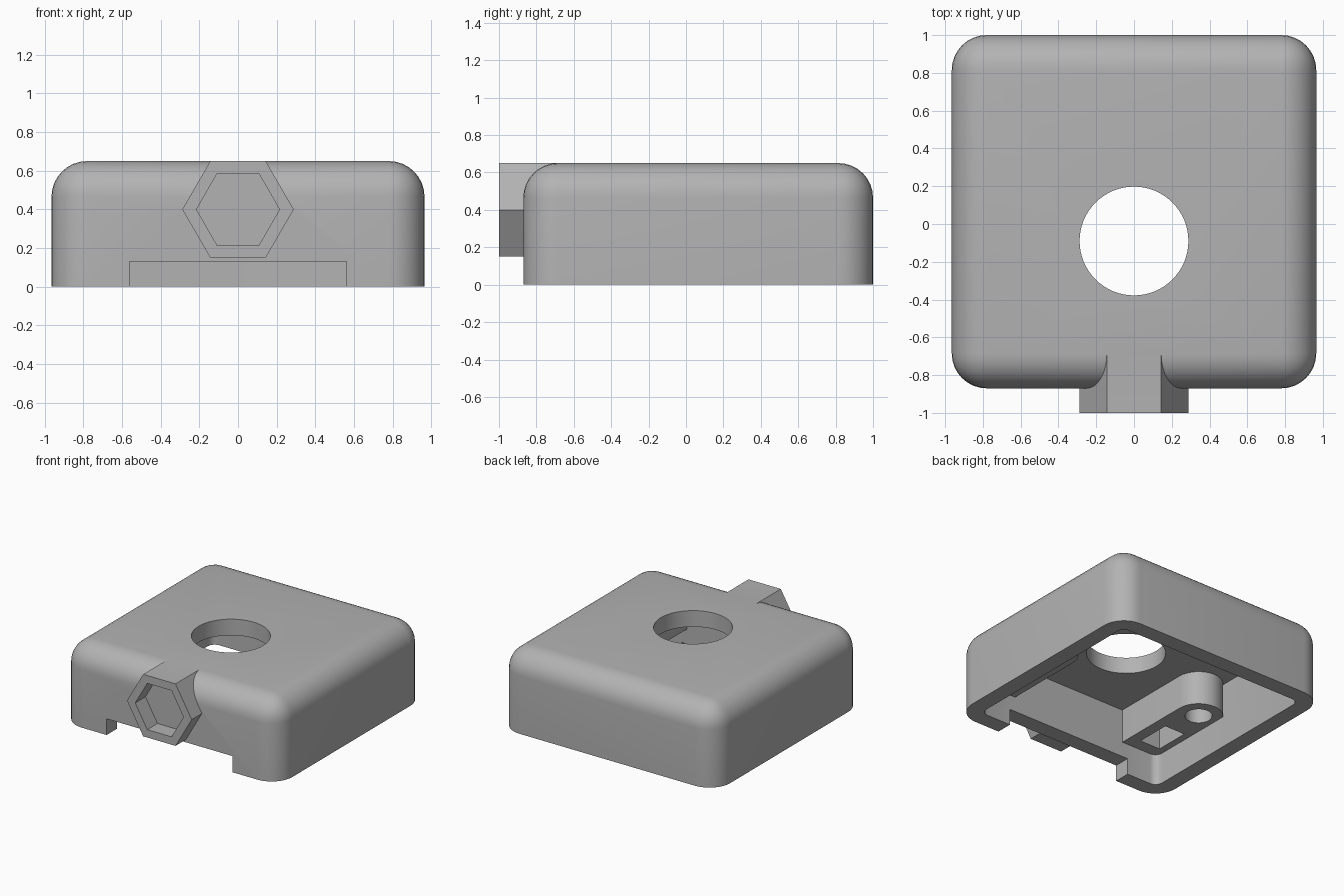
import bpy, bmesh, math
from mathutils import Matrix

cube = bpy.data.objects.get("Cube")
if cube:
    bpy.data.objects.remove(cube, do_unlink=True)

grey = bpy.data.materials.new("plain grey")
grey.use_nodes = True
grey.diffuse_color = (0.45, 0.45, 0.45, 1)
grey.node_tree.nodes["Principled BSDF"].inputs["Base Color"].default_value = grey.diffuse_color


def make(name, bm):
    bmesh.ops.recalc_face_normals(bm, faces=bm.faces)
    mesh = bpy.data.meshes.new(name)
    bm.to_mesh(mesh)
    bm.free()
    mesh.materials.append(grey)
    obj = bpy.data.objects.new(name, mesh)
    bpy.context.scene.collection.objects.link(obj)
    return obj


def box(name, lo, hi, radius=0, pick=None, segments=8):
    """Box between two corners; edges chosen by pick are rounded."""
    bm = bmesh.new()
    bmesh.ops.create_cube(bm, size=1)
    for v in bm.verts:
        v.co = [a + (b - a) * (c + 0.5) for a, b, c in zip(lo, hi, v.co)]
    if radius:
        edges = [e for e in bm.edges if pick(e)]
        bmesh.ops.bevel(bm, geom=edges, offset=radius, segments=segments,
                        profile=0.5, affect='EDGES')
    return make(name, bm)


def prism(name, outline, depth, matrix):
    """Extrude a flat outline along local z."""
    bm = bmesh.new()
    face = bm.faces.new([bm.verts.new((x, y, 0)) for x, y in outline])
    top = bmesh.ops.extrude_face_region(bm, geom=[face])["geom"]
    bmesh.ops.translate(bm, vec=(0, 0, depth),
                        verts=[g for g in top if isinstance(g, bmesh.types.BMVert)])
    bm.transform(matrix)
    return make(name, bm)


def ring(radius, sides, cx=0, cy=0, sweep=2 * math.pi, closed=True):
    n = sides if closed else sides - 1
    return [(cx + radius * math.cos(sweep * i / n), cy + radius * math.sin(sweep * i / n))
            for i in range(sides)]


def combine(target, tool, operation):
    mod = target.modifiers.new("combine", 'BOOLEAN')
    mod.operation = operation
    mod.solver = 'EXACT'
    mod.object = tool
    bpy.context.view_layer.objects.active = target
    bpy.ops.object.modifier_apply(modifier=mod.name)
    bpy.data.objects.remove(tool, do_unlink=True)


def is_vertical(e):
    a, b = (v.co for v in e.verts)
    return abs(a.z - b.z) > 0.1


HOLE_Y = -0.09
WALL = 0.13
CEILING = 0.52

# Rounded outer cover
cover = box("cover", (-0.965, -0.87, 0), (0.965, 1, 0.65), 0.185,
            lambda e: max(v.co.z for v in e.verts) > 0.1)

# Hexagonal spout on the front
to_front = Matrix.Translation((0, -0.68, 0.4)) @ Matrix.Rotation(math.pi / 2, 4, 'X')
combine(cover, prism("hex_spout", ring(0.288, 6), 0.32, to_front), 'UNION')

# Hollow underside
combine(cover, box("cavity", (-0.965 + WALL, -0.87 + WALL, -0.2),
                   (0.965 - WALL, 1 - WALL, CEILING), 0.06, is_vertical, 5), 'DIFFERENCE')

# Screw blocks with rounded ends, each with a screw hole and a pocket
for side in (-1, 1):
    outline = ring(0.18, 17, 0.69, HOLE_Y, math.pi, False)
    outline += [(0.51, -0.78), (0.87, -0.78)]
    block = prism("screw_block", [(side * x, y) for x, y in outline], 0.29,
                  Matrix.Translation((0, 0, 0.25)))
    combine(cover, block, 'UNION')
    screw = prism("screw_hole", ring(0.1, 32, side * 0.69, HOLE_Y), 0.4,
                  Matrix.Translation((0, 0, 0.1)))
    combine(cover, screw, 'DIFFERENCE')
    xs = sorted((side * 0.6, side * 0.78))
    combine(cover, box("pocket", (xs[0], -0.64, 0.1), (xs[1], -0.36, 0.5)), 'DIFFERENCE')

# Round top hole, hexagonal socket and front notch
combine(cover, prism("top_hole", ring(0.288, 64, 0, HOLE_Y), 1,
                     Matrix.Translation((0, 0, -0.1))), 'DIFFERENCE')
socket_place = Matrix.Translation((0, -0.87, 0.4)) @ Matrix.Rotation(math.pi / 2, 4, 'X')
combine(cover, prism("hex_socket", ring(0.215, 6), 0.3, socket_place), 'DIFFERENCE')
combine(cover, box("front_notch", (-0.56, -1.1, -0.1), (0.56, -0.7, 0.13)), 'DIFFERENCE')

# Smooth rounded corners, sharp cut edges
bpy.ops.object.select_all(action='DESELECT')
cover.select_set(True)
bpy.context.view_layer.objects.active = cover
bpy.ops.object.shade_smooth_by_angle(angle=math.radians(30))
